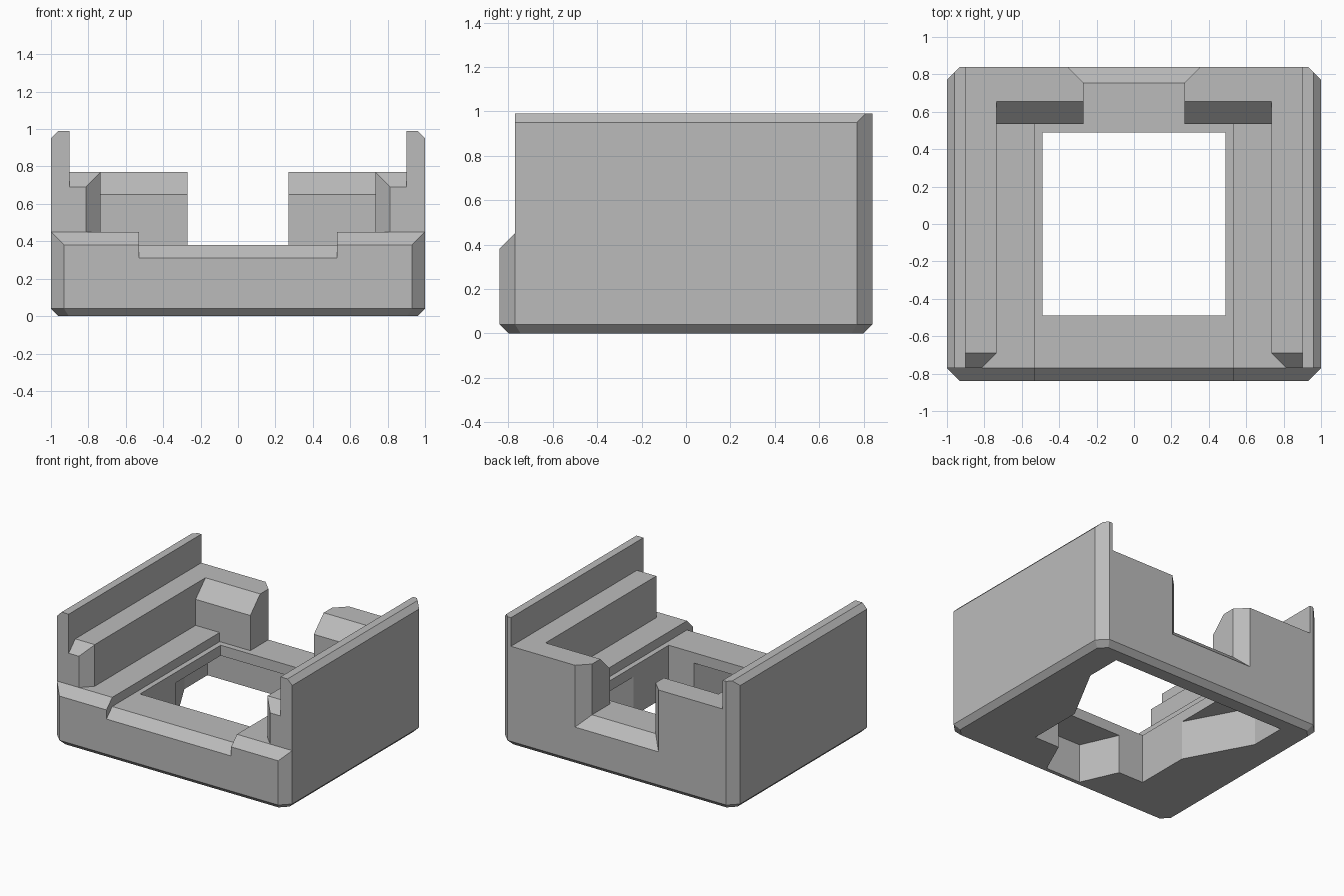
import bpy
import bmesh

cube = bpy.data.objects.get("Cube")
if cube:
    bpy.data.objects.remove(cube, do_unlink=True)

grey = bpy.data.materials.new("plain_grey")
grey.use_nodes = True
colour = (0.5, 0.5, 0.5, 1)
grey.diffuse_color = colour
grey.node_tree.nodes["Principled BSDF"].inputs["Base Color"].default_value = colour


def loft(name, rings):
    """Closed solid through matching rings of points."""
    bm = bmesh.new()
    loops = [[bm.verts.new(p) for p in ring] for ring in rings]
    for a, b in zip(loops, loops[1:]):
        for i in range(len(a)):
            j = (i + 1) % len(a)
            bm.faces.new((a[i], a[j], b[j], b[i]))
    bm.faces.new(loops[0])
    bm.faces.new(loops[-1])
    bmesh.ops.recalc_face_normals(bm, faces=bm.faces)
    mesh = bpy.data.meshes.new(name)
    bm.to_mesh(mesh)
    bm.free()
    mesh.materials.append(grey)
    obj = bpy.data.objects.new(name, mesh)
    bpy.context.collection.objects.link(obj)
    return obj


def prism(name, axis, profile, lo, hi):
    """Extrude a 2D profile along x, y or z."""
    place = {"x": lambda a, b, t: (t, a, b),
             "y": lambda a, b, t: (a, t, b),
             "z": lambda a, b, t: (a, b, t)}[axis]
    return loft(name, [[place(a, b, t) for a, b in profile] for t in (lo, hi)])


def octagon(hx, hy, c, z):
    """Rectangle with cut corners."""
    quarter = [(hx, hy - c), (hx - c, hy)]
    pts = quarter + [(-x, y) for x, y in reversed(quarter)]
    pts += [(-x, -y) for x, y in pts]
    return [(x, y, z) for x, y in pts]


def rect(x, y, bottom):
    return [(-x, y, bottom), (x, y, bottom), (x, y, TOP), (-x, y, TOP)]


TOP = 1.2
FLOOR = 0.38
CEILING = 0.3

# Outer block with cut corners and a chamfered underside
body = loft("bracket_body", [octagon(0.96, 0.80, 0.055, 0),
                             octagon(1, 0.84, 0.07, 0.04),
                             octagon(1, 0.84, 0.07, 0.99)])

cuts = [
    # Space between the two thin side walls
    prism("wall_gap", "y", [(-0.9, 0.77), (0.9, 0.77), (0.9, TOP), (-0.9, TOP)], -1, 1),
    # Sloping front lip
    prism("lip_cut", "x", [(-0.94, 0.28), (-0.77, 0.45), (-0.77, TOP), (-0.94, TOP)],
          -1.1, 1.1),
    # Wide slot with a sloped top on its rear stop
    prism("slot", "x", [(-0.9, 0.45), (0.535, 0.45), (0.535, 0.65), (0.655, 0.77),
                        (0.655, TOP), (-0.9, TOP)], -0.735, 0.735),
    # Lower central channel
    prism("channel", "x", [(-0.94, 0.21), (-0.77, FLOOR), (0.535, FLOOR),
                           (0.535, TOP), (-0.94, TOP)], -0.53, 0.53),
    # Rear opening with flared mouth
    loft("rear_opening", [rect(0.27, 0.4, FLOOR), rect(0.27, 0.755, FLOOR),
                          rect(0.37, 0.855, FLOOR - 0.1)]),
    # Square through hole
    prism("hole", "z", [(-0.49, -0.49), (0.49, -0.49), (0.49, 0.49), (-0.49, 0.49)],
          -0.2, 0.7),
    # Pocket under the rear, tapering forward
    prism("rear_pocket", "z", [(-0.75, 0.7), (-0.75, 0.42), (-0.48, -0.08),
                               (0.48, -0.08), (0.75, 0.42), (0.75, 0.7)],
          -0.2, CEILING),
    # Small pocket under the front
    prism("front_pocket", "z", [(-0.285, -0.47), (-0.15, -0.77), (0.15, -0.77),
                                (0.285, -0.47)], -0.2, CEILING),
    # Chamfer across the front of both ledges
    prism("ledge_chamfer", "x", [(-0.87, 0.59), (-0.67, 0.79), (-0.87, 0.79)],
          -0.9, 0.9),
]
for s in (-1, 1):
    # Slanted entry corner of each ledge
    cuts.append(prism("entry_chamfer", "z", [(s * 0.71, -0.667), (s * 0.873, -0.83),
                                             (s * 0.71, -0.83)], 0.45, 0.9))
    # Outer top chamfer of each side wall
    cuts.append(prism("wall_chamfer", "y", [(s * 1.1, 0.85), (s * 0.9, 1.05),
                                            (s * 1.1, 1.05)], -1, 1))

# Carve the block
bpy.context.view_layer.objects.active = body
for cutter in cuts:
    cutter.hide_render = True
    mod = body.modifiers.new(cutter.name, "BOOLEAN")
    mod.operation = "DIFFERENCE"
    mod.solver = "EXACT"
    mod.object = cutter
    bpy.ops.object.modifier_apply(modifier=mod.name)
    bpy.data.objects.remove(cutter, do_unlink=True)
